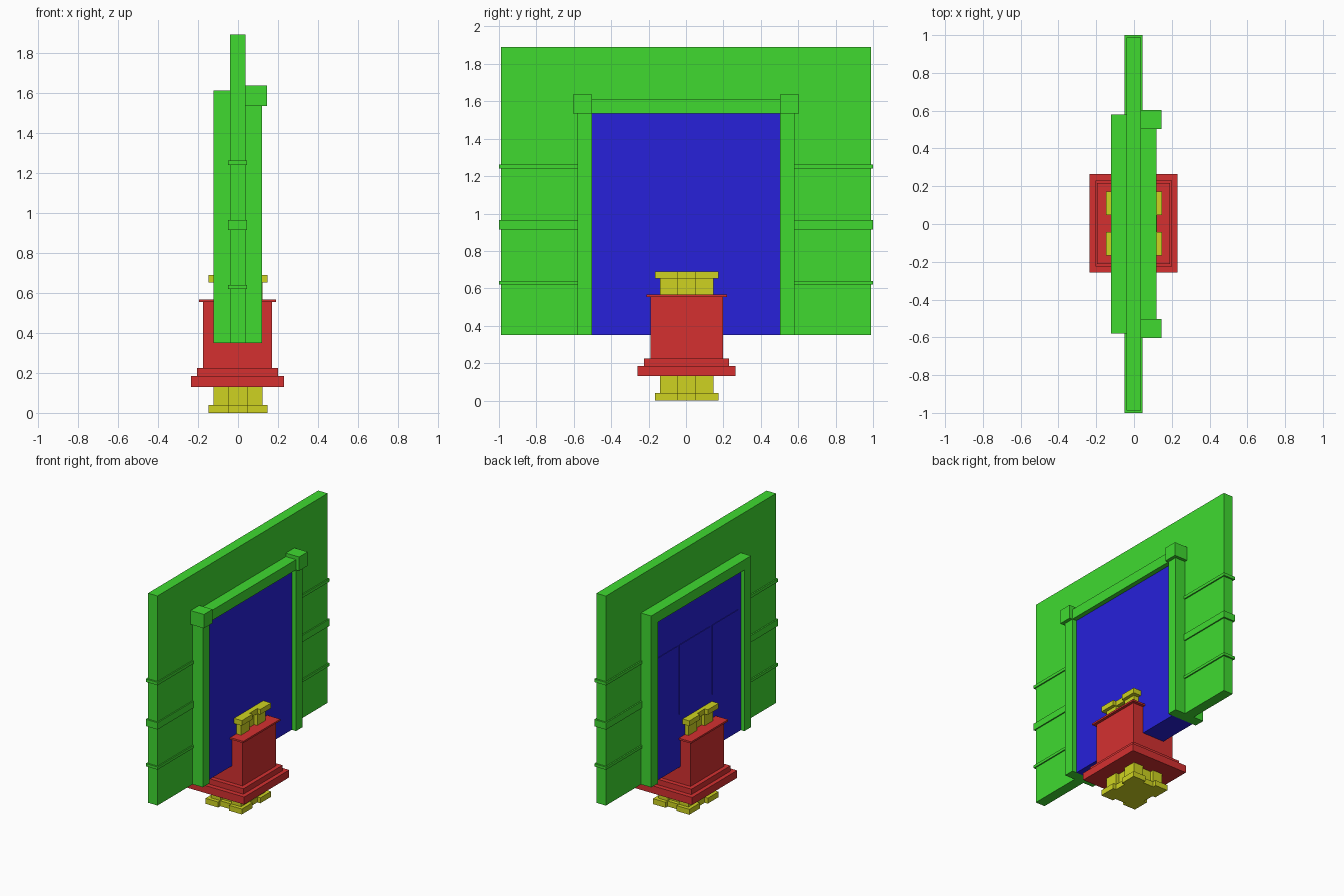
import bpy, bmesh
from mathutils import Vector

if "Cube" in bpy.data.objects:
    bpy.data.objects.remove(bpy.data.objects["Cube"])


def material(name, color):
    m = bpy.data.materials.new(name)
    m.diffuse_color = color
    m.use_nodes = True
    m.node_tree.nodes["Principled BSDF"].inputs["Base Color"].default_value = m.diffuse_color
    return m


GREEN = material("green", (0.05, 0.70, 0.03, 1))
BLUE = material("blue", (0.02, 0.015, 0.70, 1))
RED = material("red", (0.66, 0.03, 0.03, 1))
YELLOW = material("yellow", (0.62, 0.65, 0.015, 1))


def prism(name, points, direction, mat):
    """Extrude a flat outline along a direction."""
    bm = bmesh.new()
    face = bm.faces.new([bm.verts.new(p) for p in points])
    ext = bmesh.ops.extrude_face_region(bm, geom=[face])
    verts = [g for g in ext["geom"] if isinstance(g, bmesh.types.BMVert)]
    bmesh.ops.translate(bm, verts=verts, vec=Vector(direction))
    bmesh.ops.recalc_face_normals(bm, faces=bm.faces)
    mesh = bpy.data.meshes.new(name)
    bm.to_mesh(mesh)
    bm.free()
    mesh.materials.append(mat)
    obj = bpy.data.objects.new(name, mesh)
    bpy.context.collection.objects.link(obj)
    return obj


def box(name, x, y, z, mat):
    pts = [(x[0], y[0], z[0]), (x[1], y[0], z[0]), (x[1], y[1], z[0]), (x[0], y[1], z[0])]
    return prism(name, pts, (0, 0, z[1] - z[0]), mat)


def arch(name, x, outer, top, inner, inner_top, mat):
    """Wall or frame around a doorway, open at the bottom."""
    yz = [(-outer, BOTTOM), (-outer, top), (outer, top), (outer, BOTTOM),
          (inner, BOTTOM), (inner, inner_top), (-inner, inner_top), (-inner, BOTTOM)]
    return prism(name, [(x[0], y, z) for y, z in yz], (x[1] - x[0], 0, 0), mat)


def notched_block(name, hx, hy, z, mat):
    """Block with a shallow notch in the middle of each side."""
    n, d = 0.045, 0.025
    quarter = [(hx - d, n), (hx, n), (hx, hy), (n, hy), (n, hy - d)]
    pts = []
    for sx, sy in ((1, 1), (-1, 1), (-1, -1), (1, -1)):
        part = [(sx * px, sy * py + 0.003, z[0]) for px, py in quarter]
        pts += part if sx * sy > 0 else part[::-1]
    return prism(name, pts, (0, 0, z[1] - z[0]), mat)


# Wall and door frame
BOTTOM = 0.35
arch("wall", (-0.04, 0.037), 0.988, 1.89, 0.58, 1.61, GREEN)
arch("door_frame", (-0.123, 0.12), 0.58, 1.61, 0.503, 1.535, GREEN)

# Horizontal wall trim and corner blocks on both sides
for side, s in (("left", -1), ("right", 1)):
    for i, (z0, z1) in enumerate(((0.62, 0.64), (0.915, 0.965), (1.24, 1.262))):
        box(f"wall_trim_{side}_{i}", (-0.05, 0.046), sorted((s * 0.58, s * 1.0)), (z0, z1), GREEN)
    box(f"corner_block_{side}", (0.037, 0.145), sorted((s * 0.503, s * 0.603)), (1.534, 1.636), GREEN)

# Door with shallow panels on its back
box("door", (-0.094, 0.085), (-0.503, 0.503), (BOTTOM, 1.535), BLUE)
for i, (y0, y1) in enumerate(((-0.47, -0.165), (-0.145, 0.215), (0.235, 0.495))):
    box(f"door_panel_{i}", (-0.098, -0.094), (y0, y1), (0.74, 1.25), BLUE)

# Pedestal tiers
for name, hx, hy, z in (("pedestal_base", 0.233, 0.261, (0.13, 0.185)),
                        ("pedestal_step", 0.203, 0.227, (0.185, 0.225)),
                        ("pedestal_body", 0.173, 0.194, (0.225, 0.553)),
                        ("pedestal_cap", 0.193, 0.215, (0.553, 0.566))):
    box(name, (-hx - 0.002, hx - 0.002), (-hy + 0.003, hy + 0.003), z, RED)

# Notched foot and matching top piece
notched_block("foot_plate", 0.148, 0.17, (0.0, 0.04), YELLOW)
notched_block("foot_neck", 0.123, 0.143, (0.04, 0.13), YELLOW)
notched_block("top_neck", 0.123, 0.143, (0.566, 0.652), YELLOW)
notched_block("top_plate", 0.148, 0.17, (0.652, 0.69), YELLOW)
